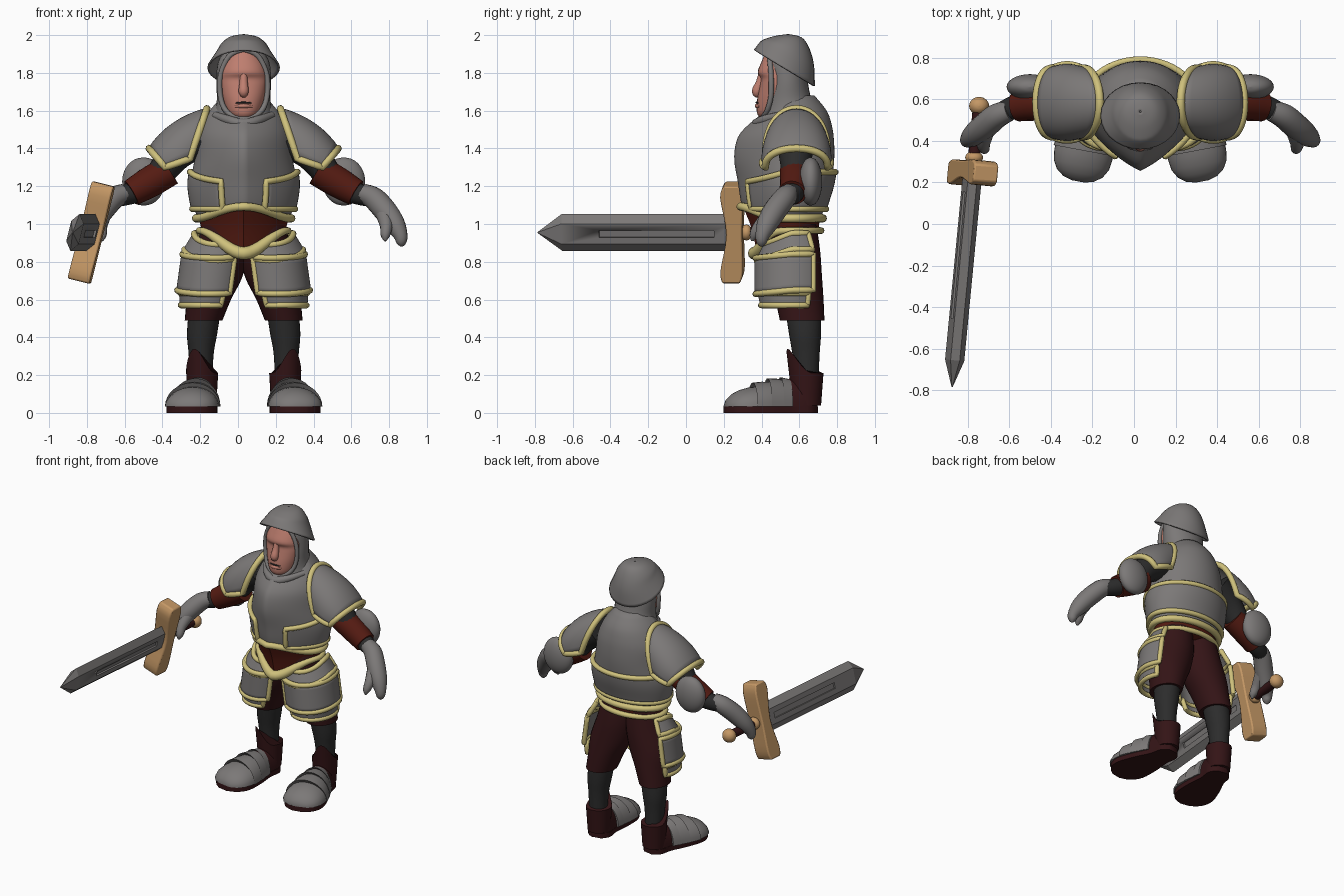
import bpy, bmesh
from math import sin, cos, pi, radians
from mathutils import Vector

if "Cube" in bpy.data.objects:
    bpy.data.objects.remove(bpy.data.objects["Cube"])

def mat(name, *c):
    m = bpy.data.materials.new(name)
    m.diffuse_color = (*c, 1)
    m.use_nodes = True
    m.node_tree.nodes["Principled BSDF"].inputs["Base Color"].default_value = m.diffuse_color
    return m
STEEL, GOLD, RED = mat("steel", .2, .19, .187), mat("gold", .62, .53, .2), mat("red", .09, .011, .006)
MAROON, WOOD = mat("maroon", .034, .007, .008), mat("wood", .55, .31, .13)
SKIN, BLACK = mat("skin", .52, .21, .16), mat("black", .025, .025, .025)

def lerp(a, b, t): return a + (b - a) * t

def smooth(pts, sub=4):
    """Catmull-Rom through tuples of any length"""
    out, n = [], len(pts)
    for i in range(n - 1):
        p = [pts[max(0, min(n - 1, i + k))] for k in (-1, 0, 1, 2)]
        for j in range(sub):
            t = j / sub
            out.append(tuple(.5 * (2*b + (c - a)*t + (2*a - 5*b + 4*c - d)*t*t + (3*b - a - 3*c + d)*t**3)
                             for a, b, c, d in zip(*p)))
    return out + [tuple(pts[-1])]

def mesh(name, rows, m=STEEL, closed=True, caps=True, loop=False, mirror=False, solid=0, ang=40):
    """Skin rows of points into a surface"""
    bm = bmesh.new()
    V = [[bm.verts.new(p) for p in r] for r in rows]
    n, k = len(V), len(V[0])
    for i in range(n if loop else n - 1):
        for j in range(k if closed else k - 1):
            A, B = V[i], V[(i + 1) % n]
            bm.faces.new((A[j], A[(j + 1) % k], B[(j + 1) % k], B[j]))
    if caps and closed and not loop:
        bm.faces.new(V[0]); bm.faces.new(V[-1])
    bmesh.ops.recalc_face_normals(bm, faces=bm.faces)
    me = bpy.data.meshes.new(name)
    bm.to_mesh(me); bm.free()
    o = bpy.data.objects.new(name, me)
    bpy.context.collection.objects.link(o)
    me.materials.append(m)
    bpy.ops.object.select_all(action='DESELECT')
    o.select_set(True); bpy.context.view_layer.objects.active = o
    bpy.ops.object.shade_smooth_by_angle(angle=radians(ang))
    if solid:
        s = o.modifiers.new("solid", 'SOLIDIFY'); s.thickness = solid; s.offset = 0
    if mirror: o.modifiers.new("mirror", 'MIRROR')
    return o

def tube(name, pts, m=STEEL, loop=False, mirror=False, n=12, sub=4):
    """Round tube along (x, y, z, r) points"""
    P = pts if loop else smooth(pts, sub)
    C = sum((Vector(p[:3]) for p in P), Vector()) / len(P)
    rows, N, nor = [], len(P), Vector((.31, .9, .2))
    for i, p in enumerate(P):
        a, b = (P[i - 1], P[(i + 1) % N]) if loop else (P[max(0, i - 1)], P[min(N - 1, i + 1)])
        t = (Vector(b[:3]) - Vector(a[:3])).normalized()
        c = Vector(p[:3])
        if loop: nor = c - C
        nor = (nor - t * nor.dot(t)).normalized()
        s = t.cross(nor)
        rows.append([c + (nor*cos(2*pi*j/n) + s*sin(2*pi*j/n)) * p[3] for j in range(n)])
    return mesh(name, rows, m, loop=loop, mirror=mirror, ang=50)

def rings(name, secs, m=STEEL, mirror=False, n=28, solid=0, caps=True):
    """Loft horizontal ellipses (z, cx, cy, rx, ry[, tilt])"""
    rows = []
    for s in smooth(secs):
        z, cx, cy, rx, ry = s[:5]
        t = s[5] if len(s) > 5 else 0
        rows.append([(cx + rx*sin(2*pi*j/n), cy - ry*cos(2*pi*j/n), z + t*ry*cos(2*pi*j/n)) for j in range(n)])
    return mesh(name, rows, m, mirror=mirror, solid=solid, caps=caps)

def plate(name, f, nu=24, nv=8, r=.017, mirror=True):
    """Armour plate f(u, v) with a gold trim around its edge"""
    mesh(name, [[f(i/nu, j/nv) for i in range(nu + 1)] for j in range(nv + 1)], closed=False, mirror=mirror, solid=.012)
    e = [f(i/nu, 0) for i in range(nu)] + [f(1, j/nv) for j in range(nv)]
    e += [f(1 - i/nu, 1) for i in range(nu)] + [f(0, 1 - j/nv) for j in range(nv)]
    tube(name + "_trim", [(*p, r) for p in e], GOLD, loop=True, mirror=mirror, n=8)

def ball(name, c, r, m=STEEL, mirror=False):
    return rings(name, [(c[2] + r[2]*sin(t), c[0], c[1], r[0]*cos(t) + .001, r[1]*cos(t) + .001)
                        for t in [(-.5 + i/8)*pi for i in range(9)]], m, mirror)

# Torso surface, keeled at the front: z, half width, front y, back y
SEC = smooth([(.78, .2, .38, .70), (.9, .215, .36, .705), (1, .235, .335, .71), (1.1, .265, .295, .735), (1.22, .28, .275, .77),
              (1.35, .258, .255, .785), (1.46, .245, .275, .782), (1.53, .22, .335, .77), (1.6, .18, .42, .745), (1.68, .11, .47, .68)], 6)
def T(a, z, o=0):
    i = next((k for k in range(len(SEC) - 2) if SEC[k + 1][0] >= z), len(SEC) - 2)
    A, B = SEC[i], SEC[i + 1]
    t = (z - A[0]) / (B[0] - A[0])
    rx, f, b = (lerp(A[k], B[k], t) for k in (1, 2, 3))
    c = cos(a)
    y = .56 - (.56 - f + o)*(.6*c + .4*(1 - abs(sin(a)))) if c > 0 else .56 - (b - .56 + o)*c
    return ((rx + o)*sin(a), y, z)
def upper(a): return 1.03 + .062*max(0, cos(a))**4
def lower(a): return .965 - .12*max(0, cos(a))**4
AN = [2*pi*i/64 for i in range(64)]
mesh("breastplate", [[T(a, lerp(upper(a), 1.68, v/24)) for a in AN] for v in range(25)], ang=80)
mesh("waist_sash", [[T(a, lerp(lower(a), upper(a), v/6), -.005) for a in AN] for v in range(7)], RED)
tube("belt_upper", [(*T(a, upper(a), .008), .022) for a in AN], GOLD, loop=True)
tube("belt_lower", [(*T(a, lower(a), .008), .018 + .016*max(0, cos(a))**3) for a in AN], GOLD, loop=True)
def back_f(u, v):
    a = lerp(.42, 2*pi - .42, u)
    return T(a, lerp(1.08, 1.22 + .055*min(1, 1.2 - 1.2*cos(a)), v), .012)
plate("back_plate", back_f, nu=48, mirror=False)

# Shoulder plates
def pauldron(u, v):
    s, b = sin(pi*u)**.8, 4*v*(1 - v)*.025
    return (lerp(lerp(.285, .415, v), lerp(.195, .5, v), s) + b*s, .585 - .165*cos(pi*u) - b*.6*cos(pi*u),
            lerp(lerp(1.345, 1.3, v), lerp(1.61, 1.4, v), s) + b*s)
plate("shoulder_plate", pauldron, r=.02)

# Arms and gauntlets
tube("arm", [(.24, .58, 1.46, .11), (.36, .58, 1.37, .09), (.47, .58, 1.235, .07), (.58, .57, 1.17, .06), (.67, .535, 1.14, .05)],
     BLACK, mirror=True, n=16)
tube("arm_band", [(.39, .58, 1.285, .083), (.5, .58, 1.22, .083), (.595, .565, 1.165, .072)], RED, mirror=True, n=18)
ball("elbow_cup", (.53, .66, 1.225), (.112, .06, .128), mirror=True)
tube("gauntlet", [(.63, .545, 1.165, .05), (.69, .52, 1.135, .06), (.75, .47, 1.07, .062), (.80, .43, 1.0, .055),
                  (.83, .405, .94, .038), (.835, .4, .9, .026), (.835, .4, .88, .006)], mirror=True, n=16)
tube("thumb", [(.745, .45, 1.05, .045), (.755, .39, .99, .034), (.75, .36, .94, .025), (.75, .35, .91, .006)], mirror=True)

# Head: hood, face, hat
rings("hood", [(1.47, 0, .56, .2, .2), (1.53, 0, .56, .18, .19), (1.59, 0, .555, .155, .155), (1.66, 0, .54, .142, .125),
               (1.76, 0, .537, .145, .107), (1.86, 0, .53, .135, .105), (1.93, 0, .53, .09, .075)])
tube("hood_collar", [(-.15, .5, 1.575, .02), (-.08, .41, 1.55, .025), (0, .375, 1.53, .028), (.08, .41, 1.55, .025), (.15, .5, 1.575, .02)])
rings("face", [(1.56, 0, .46, .05, .065), (1.59, 0, .47, .085, .095), (1.66, 0, .48, .11, .103), (1.73, 0, .48, .122, .09),
               (1.77, 0, .48, .124, .085), (1.805, 0, .48, .12, .1), (1.86, 0, .49, .105, .09), (1.92, 0, .5, .07, .075)], SKIN)
half = [(0, .425, 1.925), (.075, .44, 1.89), (.122, .45, 1.79), (.124, .45, 1.68), (.095, .43, 1.6), (.03, .405, 1.56)]
rim = smooth([(*p, .014) for p in half + [(-x, y, z) for x, y, z in half[:0:-1]] + half[:1]])[:-1]
tube("hood_rim", rim, loop=True)
tube("nose", [(0, .405, 1.81, .018), (0, .392, 1.75, .022), (0, .375, 1.7, .027), (0, .39, 1.68, .015)], SKIN)
tube("lips", [(-.045, .39, 1.622, .006), (0, .376, 1.625, .012), (.045, .39, 1.622, .006)], SKIN)
tube("mouth", [(-.042, .384, 1.641, .003), (0, .374, 1.643, .005), (.042, .384, 1.641, .003)], BLACK)
rings("hat", [(2, 0, .54, .004, .004, 0), (1.987, 0, .54, .07, .07, .05), (1.95, 0, .535, .115, .115, .22),
              (1.9, 0, .535, .142, .138, .45), (1.825, 0, .52, .188, .157, .6)], solid=.01, caps=False)

# Legs
rings("trousers", [(.49, .212, .615, .1, .118), (.6, .185, .6, .118, .128), (.72, .153, .58, .146, .14),
                   (.86, .115, .565, .14, .145), (1, .1, .56, .12, .13)], MAROON, mirror=True)
rings("shin", [(.2, .225, .64, .06, .062), (.32, .225, .635, .067, .073), (.42, .22, .63, .08, .085), (.55, .205, .62, .085, .095)],
      BLACK, mirror=True)

# Hip and thigh plates leaning outward: z low/high, radius low/high, angle range, sag
def tasset(name, z0, z1, r0, r1, a0, a1, sag):
    def f(u, v):
        a, r, z = lerp(a0, a1, u), lerp(r0, r1, v), lerp(z0, z1, v)
        return (.158 + .14*(.8 - z) + r*sin(a), .56 - (r + .02)*cos(a), z - sag*max(0, cos(a)))
    plate(name, f, nv=6)
tasset("hip_plate", .865, .95, .165, .125, -.65, 2.2, .06)
tasset("thigh_plate", .65, .84, .172, .172, -.65, 2.2, .02)
tasset("knee_plate", .57, .635, .142, .155, -.5, 2.1, 0)

# Boots and foot armour, built along the toe-to-heel axis
toe, heel = Vector((.298, .205, 0)), Vector((.205, .7, 0))
ax = (heel - toe).normalized()
sd = Vector((ax.y, -ax.x, 0))
def P(d, s, z): return toe + ax*d + sd*s + Vector((0, 0, z))
def arches(st, base): return [[P(d, w*cos(pi*j/16), base + h*sin(pi*j/16)) for j in range(17)] for d, w, h in st]
sole = smooth([(0, .035), (.04, .1), (.12, .133), (.25, .115), (.36, .085), (.45, .078), (.495, .035)])
mesh("sole", [[P(d, s*w, z) for s, z in ((-1, 0), (1, 0), (1, .035), (-1, .035))] for d, w in sole], MAROON, mirror=True)
mesh("boot_foot", arches(smooth([(.02, .05, .03), (.1, .115, .08), (.22, .11, .12), (.34, .085, .15), (.45, .074, .15), (.495, .03, .1)]), .03),
     MAROON, mirror=True)
mesh("foot_armour", arches([(0, .03, .015), (.012, .075, .04), (.04, .112, .067), (.08, .135, .088), (.13, .142, .102), (.165, .14, .105),
                            (.15, .149, .127), (.2, .14, .132), (.245, .125, .131), (.23, .135, .15), (.28, .117, .148), (.315, .105, .14),
                            (.3, .113, .156), (.35, .095, .145)], .033), mirror=True, ang=50)
def shaft(v):
    w = [2*pi*j/28 for j in range(28)]
    return [(.22 + lerp(.075, .085, v)*sin(a), .64 - lerp(.075, .088, v)*cos(a) - .025*v*max(0, cos(a - .5))**3,
             lerp(.04, .21 + .13*max(0, cos(a - .5))**3, v)) for a in w]
mesh("boot_shaft", [shaft(v/8) for v in range(9)], MAROON, mirror=True)

# Sword: columns are width, blade direction, thickness
D = Vector((-.096, -1, 0)).normalized()
W = Vector((.24, -.023, .97)).normalized()
O = Vector((-.806, .25, .955))
def S(w, d, t): return O + W*w + D*d + W.cross(D)*t
HEX = ((-1, 0), (-.55, -1), (.55, -1), (1, 0), (.55, 1), (-.55, 1))
blade = mesh("sword_blade", [[S(a*w, d, b*t) for a, b in HEX] for d, w, t in ((0, .101, .034), (.91, .101, .034), (1.04, .003, .002))], ang=1)
for s in (-1, 1):
    cut = mesh("fuller_cutter", [[S(w, d, s*t) for w, t in ((-.02, .022), (.02, .022), (.02, .06), (-.02, .06))] for d in (.1, .71)], ang=1)
    cut.hide_render = True
    cut.display_type = 'WIRE'
    b = blade.modifiers.new("fuller", 'BOOLEAN')
    b.object = cut
    b.solver = 'EXACT'
guard = mesh("sword_guard", [[S(w, a*h + o, b*.06) for a, b in ((-1, -1), (1, -1), (1, 1), (-1, 1))]
             for w, h, o in smooth([(-.265, .046, .012), (-.2, .06, .008), (0, .042, -.01), (.2, .06, .0), (.265, .04, .0)])], WOOD)
bv = guard.modifiers.new("bevel", 'BEVEL')
bv.width = .01; bv.segments = 2
tube("sword_grip", [(*S(0, d, 0), .03) for d in (-.04, -.16, -.3)], MAROON)
ball("grip_collar", S(0, -.07, 0), (.042, .03, .042), WOOD)
ball("pommel", S(0, -.32, 0), (.047, .042, .047), WOOD)

# The figure stands slightly off centre because of the sword
for o in bpy.data.objects:
    o.location.x += .03
